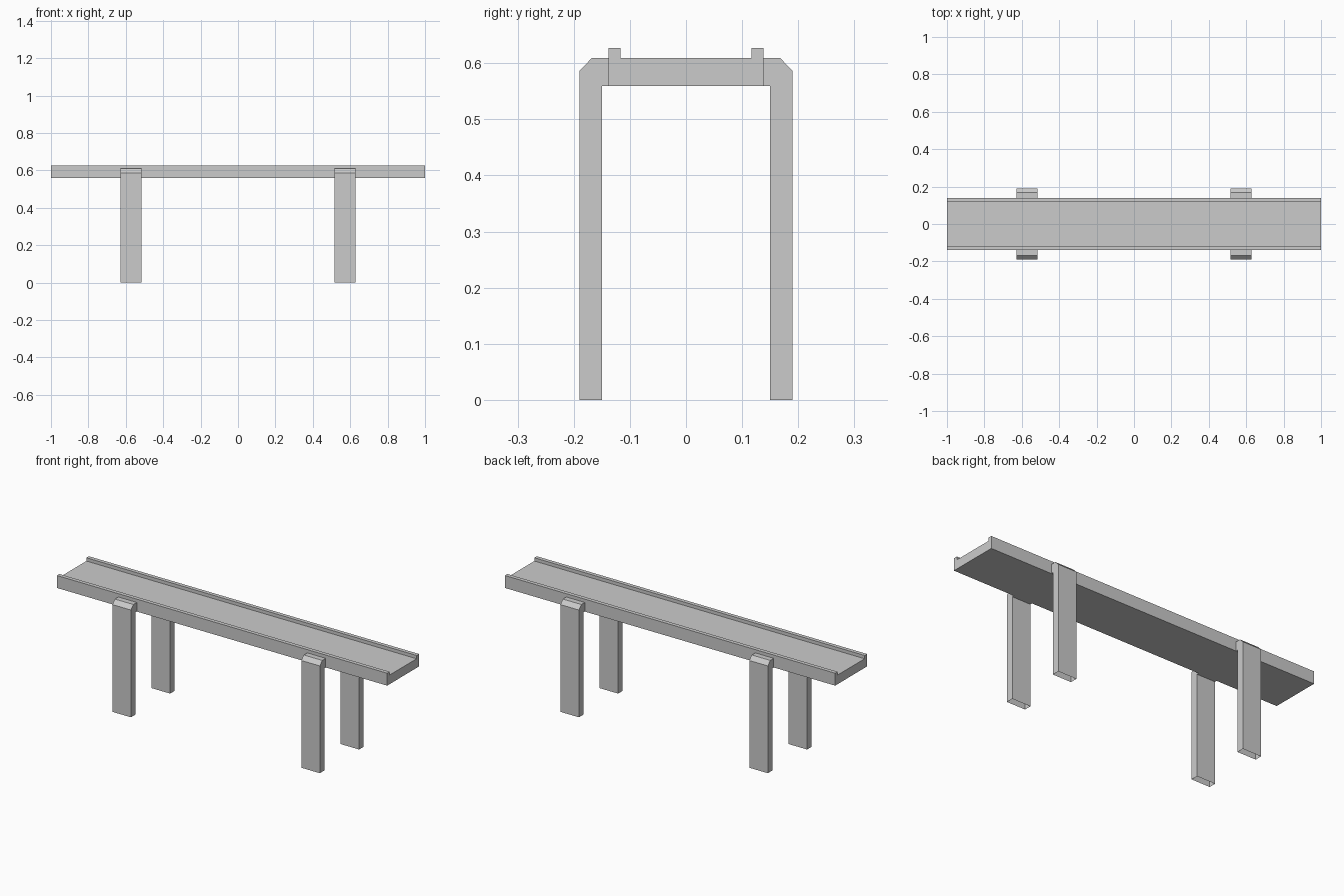
import bpy, bmesh

if "Cube" in bpy.data.objects:
    bpy.data.objects.remove(bpy.data.objects["Cube"])


def extrude_profile(name, profile, x0, x1, open_edges=()):
    """Sweep a (y, z) profile along x; side faces listed in open_edges are left out."""
    bm = bmesh.new()
    a = [bm.verts.new((x0, y, z)) for y, z in profile]
    b = [bm.verts.new((x1, y, z)) for y, z in profile]
    n = len(profile)
    for i in range(n):
        if i not in open_edges:
            j = (i + 1) % n
            bm.faces.new((a[i], a[j], b[j], b[i]))
    bm.faces.new(a[::-1])
    bm.faces.new(b)
    bmesh.ops.recalc_face_normals(bm, faces=bm.faces)
    mesh = bpy.data.meshes.new(name)
    bm.to_mesh(mesh)
    bm.free()
    obj = bpy.data.objects.new(name, mesh)
    bpy.context.collection.objects.link(obj)
    return obj


# Long deck with a raised lip along each side
half = [(0.138, 0.559), (0.138, 0.627), (0.1165, 0.627), (0.1165, 0.609)]
deck = half + [(-y, z) for y, z in reversed(half)]
extrude_profile("deck", deck, -1.0, 1.0)

# Bracket leg: chamfered top, short arm into the deck side, open foot and arm end
leg = [(0.15, 0.0), (0.1895, 0.0), (0.1895, 0.587), (0.168, 0.609),
       (0.138, 0.609), (0.138, 0.559), (0.15, 0.559)]
legs = extrude_profile("legs", leg, 0.516, 0.628, open_edges=(0, 4))

# Mirror the one leg to all four corners
mirror = legs.modifiers.new("four_corners", 'MIRROR')
mirror.use_axis = (True, True, False)
mirror.use_mirror_merge = False
